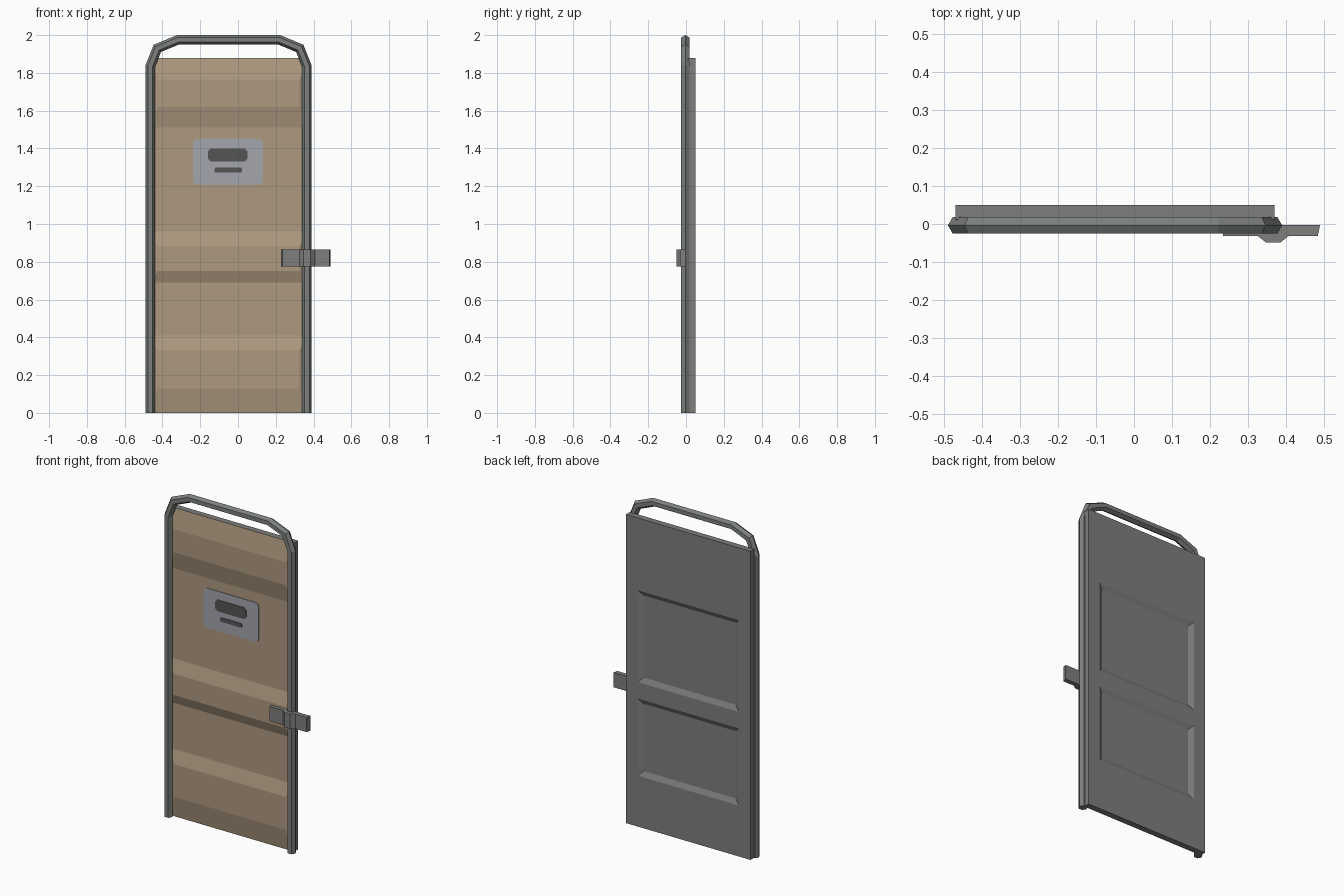
import bpy, bmesh, math
from mathutils import Vector

if "Cube" in bpy.data.objects:
    bpy.data.objects.remove(bpy.data.objects["Cube"])


def mat(name, c):
    m = bpy.data.materials.new(name)
    m.diffuse_color = (*c, 1)
    m.use_nodes = True
    m.node_tree.nodes["Principled BSDF"].inputs["Base Color"].default_value = m.diffuse_color
    return m


GREY = mat("steel grey", (0.21, 0.21, 0.205))
TUBE = mat("frame grey", (0.20, 0.215, 0.20))
TAN = mat("tan padding", (0.42, 0.32, 0.215))
PLATE = mat("pale plate", (0.37, 0.38, 0.42))
DARK = mat("dark slot", (0.09, 0.09, 0.09))

CX = -0.05          # centre of the door in x


def finish(bm, name, *mats):
    me = bpy.data.meshes.new(name)
    bm.to_mesh(me)
    bm.free()
    ob = bpy.data.objects.new(name, me)
    for m in mats:
        me.materials.append(m)
    bpy.context.collection.objects.link(ob)
    return ob


def prism(name, pts, offset, m):
    """Closed solid: polygon pushed along an offset vector."""
    bm = bmesh.new()
    face = bm.faces.new([bm.verts.new(p) for p in pts])
    new = bmesh.ops.extrude_face_region(bm, geom=[face], use_keep_orig=True)
    vs = [g for g in new["geom"] if isinstance(g, bmesh.types.BMVert)]
    bmesh.ops.translate(bm, verts=vs, vec=offset)
    bmesh.ops.recalc_face_normals(bm, faces=bm.faces)
    return finish(bm, name, m)


# Door leaf: pressed tan front, recessed grey back
X0, X1, TOP, YF, YR, YB = CX - 0.42, CX + 0.42, 1.88, 0.012, -0.010, 0.05
bm = bmesh.new()


def quad(pts, mi=0):
    f = bm.faces.new([bm.verts.new(p) for p in pts])
    f.material_index = mi


def frustum(outer, inner, y0, y1, mi, flip):
    """Sloped walls and flat centre, between two x/z rectangles."""
    def ring(r, y):
        a, b, c, d = r
        return [(a, y, c), (b, y, c), (b, y, d), (a, y, d)]
    o, i = ring(outer, y0), ring(inner, y1)
    faces = [i] + [[o[k], o[(k + 1) % 4], i[(k + 1) % 4], i[k]] for k in range(4)]
    for f in faces:
        quad(f[::-1] if flip else f, mi)


# front: three raised bands (base bottom, flat bottom, flat top, base top)
for b0, f0, f1, b1 in [(0, .13, .33, .41), (.69, .75, .88, .96), (1.51, 1.62, 1.76, TOP)]:
    frustum((X0, X1, b0, b1), (X0 + .045, X1 - .045, f0, f1), YF, YR, 1, False)
for a, b in [(.41, .69), (.96, 1.51)]:
    quad([(X0, YF, a), (X1, YF, a), (X1, YF, b), (X0, YF, b)], 1)
# back: flat cells around two recesses
xs, zs = [X0, CX - .34, CX + .34, X1], [0, .31, .78, .88, 1.44, TOP]
for i in range(3):
    for j in range(5):
        a, b, c, d = xs[i], xs[i + 1], zs[j], zs[j + 1]
        if i == 1 and j in (1, 3):
            frustum((a, b, c, d), (a + .03, b - .03, c + .03, d - .03), YB, YB - .015, 0, True)
        else:
            quad([(a, YB, d), (b, YB, d), (b, YB, c), (a, YB, c)])
# edges
quad([(X0, YF, 0), (X0, YF, TOP), (X0, YB, TOP), (X0, YB, 0)])
quad([(X1, YF, 0), (X1, YB, 0), (X1, YB, TOP), (X1, YF, TOP)])
quad([(X0, YF, TOP), (X1, YF, TOP), (X1, YB, TOP), (X0, YB, TOP)])
quad([(X0, YF, 0), (X0, YB, 0), (X1, YB, 0), (X1, YF, 0)])
bmesh.ops.remove_doubles(bm, verts=bm.verts, dist=1e-5)
finish(bm, "door_leaf", GREY, TAN)

# Frame: hexagonal tube bent over the door, mitred at each corner
half = [(.415, 0), (.415, 1.835), (.377, 1.93), (.268, 1.975)]
path = [Vector((CX + x, z)) for x, z in half]
path += [Vector((CX - x, z)) for x, z in half[::-1]]
bm = bmesh.new()
rings = []
for k, p in enumerate(path):
    d0 = (p - path[k - 1]).normalized() if k else (path[1] - p).normalized()
    d1 = (path[k + 1] - p).normalized() if k < len(path) - 1 else d0
    t = (d0 + d1).normalized()
    n = Vector((t.y, -t.x)) / t.dot(d0)
    ring = []
    for s in range(6):
        a = s * math.pi / 3
        q = p + n * (.025 * math.cos(a))
        ring.append(bm.verts.new((q.x, -.0035 + .025 * math.sin(a), q.y)))
    rings.append(ring)
for r0, r1 in zip(rings, rings[1:]):
    for s in range(6):
        bm.faces.new((r0[s], r0[(s + 1) % 6], r1[(s + 1) % 6], r1[s]))
bm.faces.new(rings[0])
bm.faces.new(rings[-1])
bmesh.ops.recalc_face_normals(bm, faces=bm.faces)
finish(bm, "tube_frame", TUBE)

# Latch handle: bent bar stepping over the frame tube
prof = [(.23, -.003), (.49, -.003), (.484, -.031), (.408, -.031),
        (.385, -.049), (.348, -.049), (.325, -.031), (.235, -.031)]
prism("latch_handle", [(x, y, .775) for x, y in prof], (0, 0, .09), GREY)


def rounded(name, cx, cz, w, h, r, steps, y, thick, m):
    """Thin plate with rounded or clipped corners, facing the front."""
    pts = []
    for q, (sx, sz) in enumerate([(1, 1), (-1, 1), (-1, -1), (1, -1)]):
        for s in range(steps + 1):
            a = (q + s / steps) * math.pi / 2
            pts.append((cx + sx * (w / 2 - r) + r * math.cos(a), y,
                        cz + sz * (h / 2 - r) + r * math.sin(a)))
    return prism(name, pts, (0, thick, 0), m)


# Slot plate on the upper front
rounded("slot_plate", -.053, 1.33, .37, .24, .022, 3, .008, .006, PLATE)
rounded("large_slot", -.054, 1.365, .21, .07, .016, 1, .0055, .004, DARK)
rounded("small_slot", -.052, 1.285, .145, .026, .005, 1, .0055, .004, DARK)
